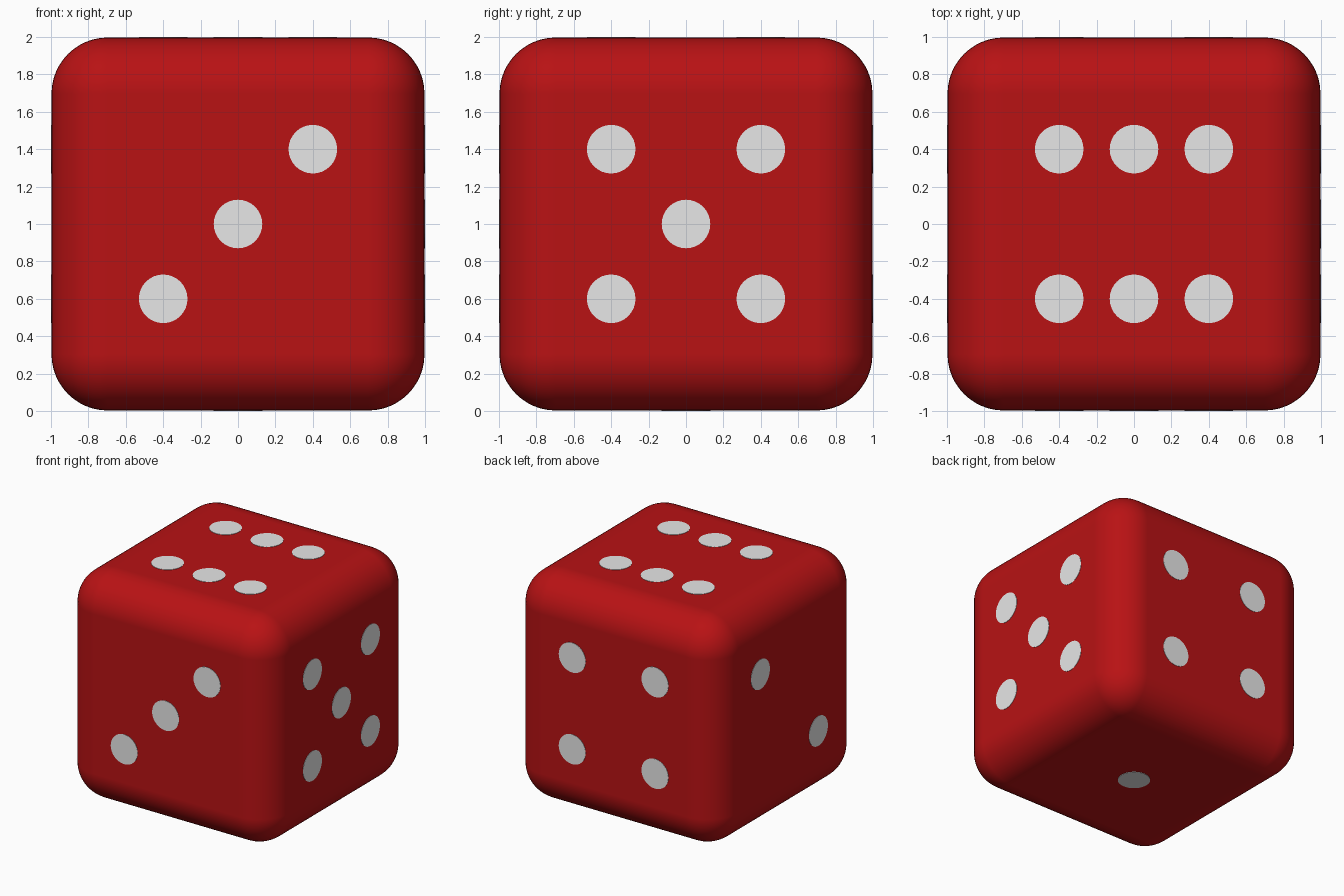
import bpy, bmesh
from mathutils import Matrix, Vector

if "Cube" in bpy.data.objects:
    bpy.data.objects.remove(bpy.data.objects["Cube"])

HALF = 0.997      # half size of the body; pips stand just proud, reaching 1.0
ROUND = 0.30      # edge rounding
PIP_R = 0.13
STEP = 0.4        # pip spacing
PLATE = 0.006


def material(name, rgb):
    m = bpy.data.materials.new(name)
    m.diffuse_color = (*rgb, 1)
    m.use_nodes = True
    m.node_tree.nodes["Principled BSDF"].inputs["Base Color"].default_value = m.diffuse_color
    return m


red = material("red", (0.48, 0.006, 0.007))
white = material("white", (0.92, 0.92, 0.92))


def add_object(name, bm, mat):
    me = bpy.data.meshes.new(name)
    bm.to_mesh(me)
    bm.free()
    me.materials.append(mat)
    ob = bpy.data.objects.new(name, me)
    ob.location.z = 1
    bpy.context.collection.objects.link(ob)
    return ob


# Body: rounded cube
bm = bmesh.new()
bmesh.ops.create_cube(bm, size=2 * HALF)
for f in bm.faces:
    f.smooth = True
body = add_object("die_body", bm, red)
bevel = body.modifiers.new("rounding", "BEVEL")
bevel.width = ROUND
bevel.segments = 12
bevel.limit_method = 'NONE'
bevel.harden_normals = True

# Pip layouts in (right, up) steps as seen facing each side
CORNERS = [(-1, -1), (-1, 1), (1, -1), (1, 1)]
SIDES = {   # name: (outward normal, image right, pip layout)
    "front_pips": ((0, -1, 0), (1, 0, 0), [(-1, -1), (0, 0), (1, 1)]),
    "right_pips": ((1, 0, 0), (0, 1, 0), CORNERS + [(0, 0)]),
    "top_pips": ((0, 0, 1), (1, 0, 0), CORNERS + [(0, -1), (0, 1)]),
    "back_pips": ((0, 1, 0), (-1, 0, 0), CORNERS),
    "left_pips": ((-1, 0, 0), (0, -1, 0), [(-1, 1), (1, -1)]),
    "bottom_pip": ((0, 0, -1), (1, 0, 0), [(0, 0)]),
}

# Pips: thin round plates on each side
for name, (normal, right, layout) in SIDES.items():
    n, u = Vector(normal), Vector(right)
    v = n.cross(u)
    turn = Matrix((u, v, n)).transposed().to_4x4()
    bm = bmesh.new()
    for a, b in layout:
        pos = (u * a + v * b) * STEP + n * HALF
        bmesh.ops.create_cone(bm, cap_ends=True, segments=32,
                              radius1=PIP_R, radius2=PIP_R, depth=PLATE,
                              matrix=Matrix.Translation(pos) @ turn)
    add_object(name, bm, white)
